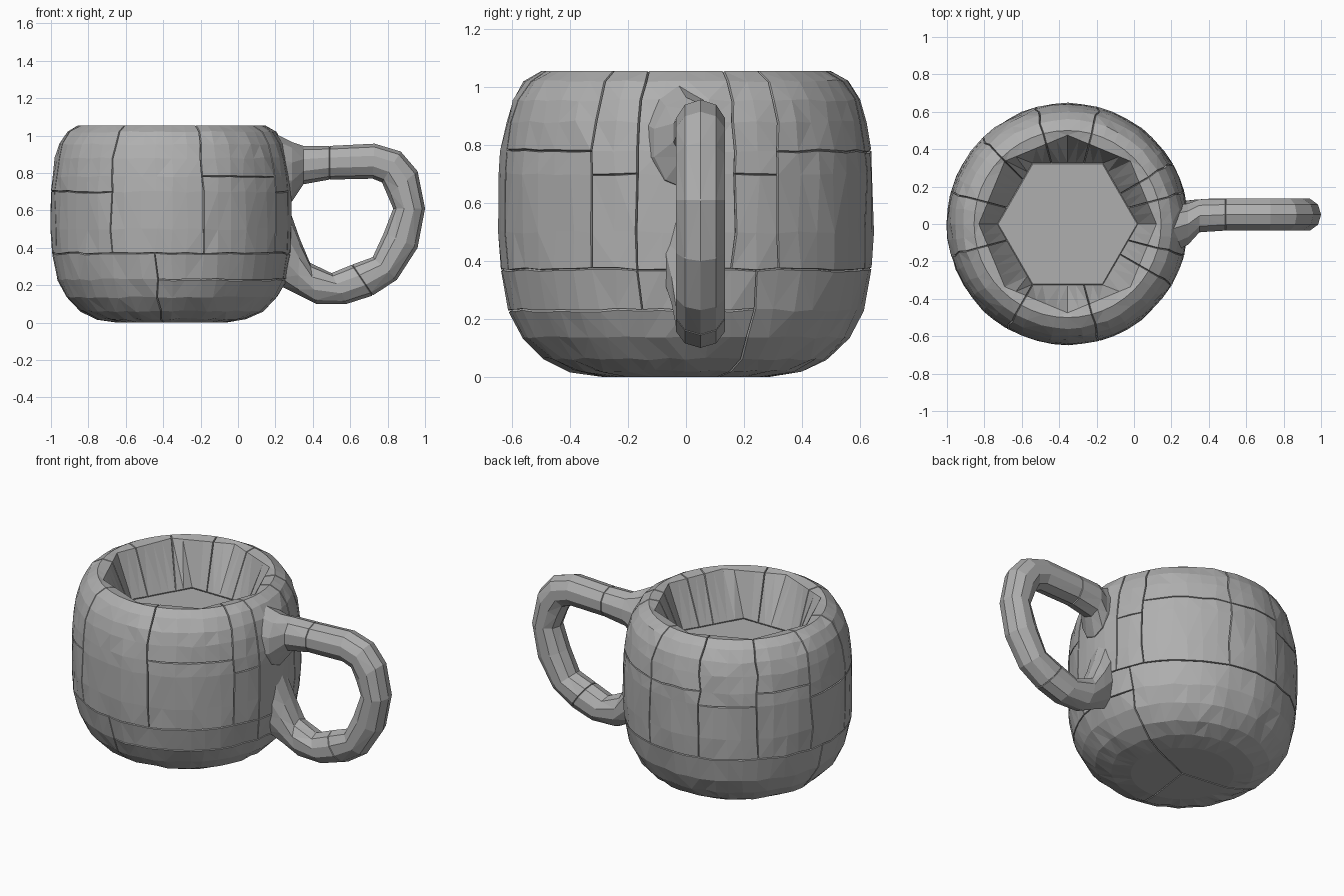
import bpy
import bmesh
import random
from math import sin, cos, pi
from mathutils import Vector

random.seed(4)
cube = bpy.data.objects.get("Cube")
if cube:
    bpy.data.objects.remove(cube)

stone = bpy.data.materials.new("grey_stone")
stone.use_nodes = True
stone.diffuse_color = (0.43, 0.43, 0.43, 1)
bsdf = stone.node_tree.nodes["Principled BSDF"]
bsdf.inputs["Base Color"].default_value = stone.diffuse_color
bsdf.inputs["Roughness"].default_value = 0.9


def carve_cracks(bm, groups, width, depth):
    """Inset every block, then sink the shared borders into narrow grooves."""
    bmesh.ops.recalc_face_normals(bm, faces=bm.faces[:])
    bm.normal_update()
    solid, rims = set(), set()
    for faces in groups:
        solid.update(faces)
    for faces in groups:
        made = bmesh.ops.inset_region(bm, faces=faces, thickness=width,
                                      use_boundary=True, use_even_offset=False)
        rims.update(made["faces"])
    solid -= rims
    bm.normal_update()
    sunk = [(v, v.normal.copy()) for v in bm.verts
            if not any(f in solid for f in v.link_faces)]
    for v, normal in sunk:
        v.co -= normal * depth


def finish(name, bm):
    bmesh.ops.triangulate(bm, faces=bm.faces[:])
    bmesh.ops.recalc_face_normals(bm, faces=bm.faces[:])
    mesh = bpy.data.meshes.new(name)
    bm.to_mesh(mesh)
    bm.free()
    mesh.materials.append(stone)
    obj = bpy.data.objects.new(name, mesh)
    bpy.context.collection.objects.link(obj)
    return obj


# Cup body: a lathed profile, an eight-sided mouth and a six-sided floor
COLS = 48
CENTRE_X = -0.355
FLOOR_Z = 0.78
outer = [(0.29, 0), (0.4, 0.02), (0.49, 0.062), (0.563, 0.135), (0.612, 0.23),
         (0.64, 0.37), (0.645, 0.5), (0.645, 0.7), (0.638, 0.78),
         (0.622, 0.88), (0.6, 0.955), (0.558, 1.02), (0.5, 1.055)]


def outer_point(radius, z, col):
    angle = 2 * pi * col / COLS
    if 0 < z < 1.05:
        radius += random.uniform(-0.004, 0.004)
        angle += random.uniform(-0.015, 0.015)
        z += random.uniform(-0.005, 0.005)
    return CENTRE_X + radius * cos(angle), radius * sin(angle), z


def polygon_point(radius, z, col, sides):
    angle = 2 * pi * col / COLS
    half = pi / sides
    radius *= cos(half) / cos(angle % (2 * half) - half)
    return CENTRE_X + radius * cos(angle), radius * sin(angle), z


bm = bmesh.new()
rings = [[bm.verts.new(outer_point(r, z, c)) for c in range(COLS)]
         for r, z in outer]
for r, z, sides in ((0.475, 1.045, 8), (0.375, FLOOR_Z, 6)):
    rings.append([bm.verts.new(polygon_point(r, z, c, sides))
                  for c in range(COLS)])
base = bm.verts.new((CENTRE_X, 0, 0))
floor = bm.verts.new((CENTRE_X, 0, FLOOR_Z))
grid = {}
for c in range(COLS):
    n = (c + 1) % COLS
    grid[0, c] = bm.faces.new((base, rings[0][n], rings[0][c]))
    for row, (low, high) in enumerate(zip(rings, rings[1:]), 1):
        grid[row, c] = bm.faces.new((low[c], low[n], high[n], high[c]))
    bm.faces.new((rings[-1][c], rings[-1][n], floor))
blocks = [list(floor.link_faces)]


def add_blocks(rows, cols):
    """Make stacked blocks between the given rows, over a span of columns."""
    for low, high in zip(rows, rows[1:]):
        blocks.append([grid[row, c % COLS] for row in range(low, high)
                       for c in range(*cols)])


# Wall blocks: columns of the upright joints and the row of each level joint
LAST = len(rings)
MIDDLE = 6
joints = (2, 4, 10, 14, 18, 22, 26, 32, 38, 44, 46, 50)
splits = (8, 9, 9, 8, 9, 8, 8, None, 9, 8, None)
for a, b, split in zip(joints, joints[1:], splits):
    add_blocks((MIDDLE, split, LAST) if split else (MIDDLE, LAST), (a, b))

# Foot blocks, with an extra thin course on one side
add_blocks((0, MIDDLE), (3, 23))
add_blocks((0, MIDDLE), (23, 35))
add_blocks((0, 5), (35, 51))
for span in ((35, 46), (46, 51)):
    add_blocks((5, MIDDLE), span)
carve_cracks(bm, blocks, 0.0035, 0.012)
finish("cup_body", bm)

# Handle: outer point, inner point and half width of each section
sections = [
    ((0.16, 1.03), (0.2, 0.62), 0.13),
    ((0.29, 0.965), (0.29, 0.65), 0.11),
    ((0.35, 0.945), (0.35, 0.74), 0.088),
    ((0.49, 0.945), (0.49, 0.765), 0.085),
    ((0.73, 0.957), (0.72, 0.77), 0.085),
    ((0.87, 0.915), (0.77, 0.75), 0.085),
    ((0.96, 0.81), (0.8, 0.68), 0.085),
    ((1, 0.61), (0.83, 0.61), 0.085),
    ((0.96, 0.4), (0.78, 0.48), 0.085),
    ((0.85, 0.23), (0.72, 0.35), 0.085),
    ((0.72, 0.145), (0.61, 0.31), 0.085),
    ((0.58, 0.1), (0.5, 0.265), 0.085),
    ((0.42, 0.1), (0.385, 0.32), 0.085),
    ((0.32, 0.15), (0.33, 0.45), 0.09),
    ((0.22, 0.2), (0.27, 0.62), 0.1),
]
SIDES = 10
bm = bmesh.new()
loops = []
for (ox, oz), (ix, iz), half in sections:
    out, inn = Vector((ox, 0, oz)), Vector((ix, 0, iz))
    mid, reach = (out + inn) / 2, (out - inn) / 2
    shift = 0.05 - (half - 0.085) * 2
    loop = []
    for s in range(SIDES):
        a = 2 * pi * s / SIDES
        across = max(-1, min(1, 1.08 * sin(a))) * half
        spot = mid + reach * cos(a) + Vector((0, shift + across, 0))
        loop.append(bm.verts.new(spot))
    loops.append(loop)
bands = []
for low, high in zip(loops, loops[1:]):
    bands.append([bm.faces.new((low[s], low[(s + 1) % SIDES],
                                high[(s + 1) % SIDES], high[s]))
                  for s in range(SIDES)])
bands[0].append(bm.faces.new(loops[0]))
bands[-1].append(bm.faces.new(loops[-1]))
cuts = (0, 3, 10, len(bands))
segments = [[f for band in bands[a:b] for f in band]
            for a, b in zip(cuts, cuts[1:])]
carve_cracks(bm, segments, 0.003, 0.006)
finish("handle", bm)
